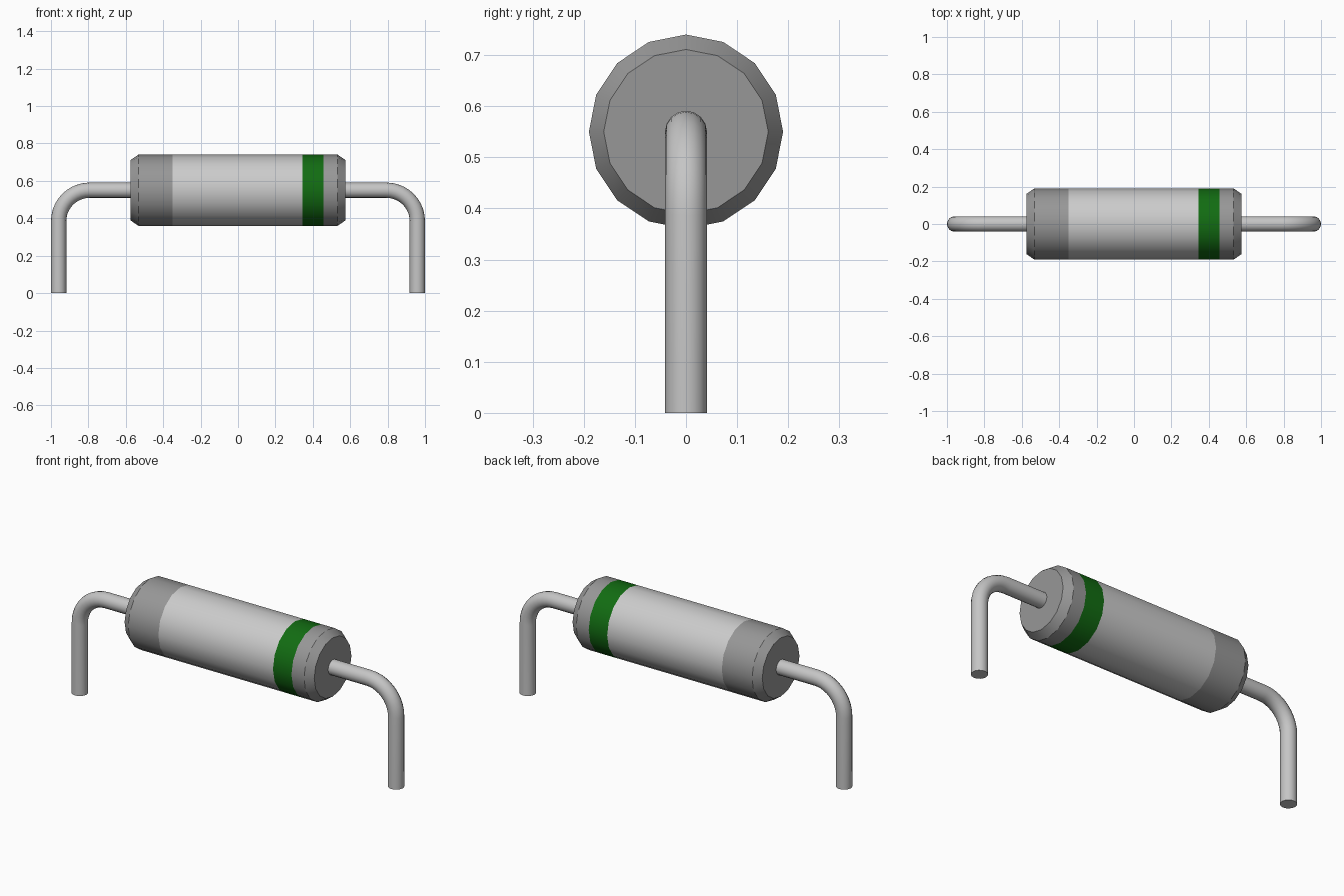
import bpy, bmesh
from math import sin, cos, pi, radians

if "Cube" in bpy.data.objects:
    bpy.data.objects.remove(bpy.data.objects["Cube"], do_unlink=True)

AXIS_Z = 0.55        # height of the body axis
BODY_R, END_R = 0.19, 0.161
WIRE_R, BEND_R = 0.041, 0.165
SIDES = 16


def material(name, rgb):
    mat = bpy.data.materials.new(name)
    mat.use_nodes = True
    mat.diffuse_color = (*rgb, 1)
    shader = next(n for n in mat.node_tree.nodes if n.type == 'BSDF_PRINCIPLED')
    shader.inputs["Base Color"].default_value = (*rgb, 1)
    return mat


light = material("light grey", (0.6, 0.6, 0.6))
grey = material("mid grey", (0.31, 0.31, 0.31))
green = material("green", (0.006, 0.15, 0.006))
metal = material("lead metal", (0.56, 0.56, 0.56))


def smooth(obj):
    bpy.ops.object.select_all(action='DESELECT')
    obj.select_set(True)
    bpy.context.view_layer.objects.active = obj
    bpy.ops.object.shade_smooth_by_angle(angle=radians(30))


def make_body():
    # Profile along x: position, radius, material of the section that follows
    profile = [(-0.575, END_R, 0), (-0.533, BODY_R, 0), (-0.35, BODY_R, 1),
               (0.345, BODY_R, 2), (0.457, BODY_R, 0), (0.533, BODY_R, 0),
               (0.575, END_R, 0)]
    bm = bmesh.new()
    rings = []
    for x, r, _ in profile:
        angles = [2 * pi * i / SIDES for i in range(SIDES)]
        rings.append([bm.verts.new((x, r * sin(a), AXIS_Z + r * cos(a))) for a in angles])
    for a, b, section in zip(rings, rings[1:], profile):
        for i in range(SIDES):
            j = (i + 1) % SIDES
            bm.faces.new((a[i], a[j], b[j], b[i])).material_index = section[2]
    bm.faces.new(rings[0])
    bm.faces.new(rings[-1])
    bmesh.ops.recalc_face_normals(bm, faces=bm.faces)
    mesh = bpy.data.meshes.new("resistor_body")
    bm.to_mesh(mesh)
    bm.free()
    for mat in (grey, light, green):
        mesh.materials.append(mat)
    obj = bpy.data.objects.new("resistor_body", mesh)
    bpy.context.collection.objects.link(obj)
    smooth(obj)


def make_lead(name, side):
    # Straight out of the body, round a quarter bend, then straight down
    leg_x = 1 - WIRE_R
    steps = 10
    path = [(0.56, AXIS_Z)]
    for i in range(steps + 1):
        a = pi / 2 * i / steps
        path.append((leg_x - BEND_R + BEND_R * sin(a), AXIS_Z - BEND_R + BEND_R * cos(a)))
    path.append((leg_x, 0))

    curve = bpy.data.curves.new(name, 'CURVE')
    curve.dimensions = '3D'
    curve.bevel_depth = WIRE_R
    curve.bevel_resolution = 6
    curve.use_fill_caps = True
    spline = curve.splines.new('POLY')
    spline.points.add(len(path) - 1)
    for point, (x, z) in zip(spline.points, path):
        point.co = (side * x, 0, z, 1)
    curve.materials.append(metal)
    obj = bpy.data.objects.new(name, curve)
    bpy.context.collection.objects.link(obj)

    bpy.ops.object.select_all(action='DESELECT')
    obj.select_set(True)
    bpy.context.view_layer.objects.active = obj
    bpy.ops.object.convert(target='MESH')
    obj = bpy.context.view_layer.objects.active
    # Join the end caps to the tube
    bm = bmesh.new()
    bm.from_mesh(obj.data)
    bmesh.ops.remove_doubles(bm, verts=bm.verts, dist=0.0001)
    bmesh.ops.recalc_face_normals(bm, faces=bm.faces)
    bm.to_mesh(obj.data)
    bm.free()
    smooth(obj)


make_body()
make_lead("left_lead", 1)
make_lead("right_lead", -1)
